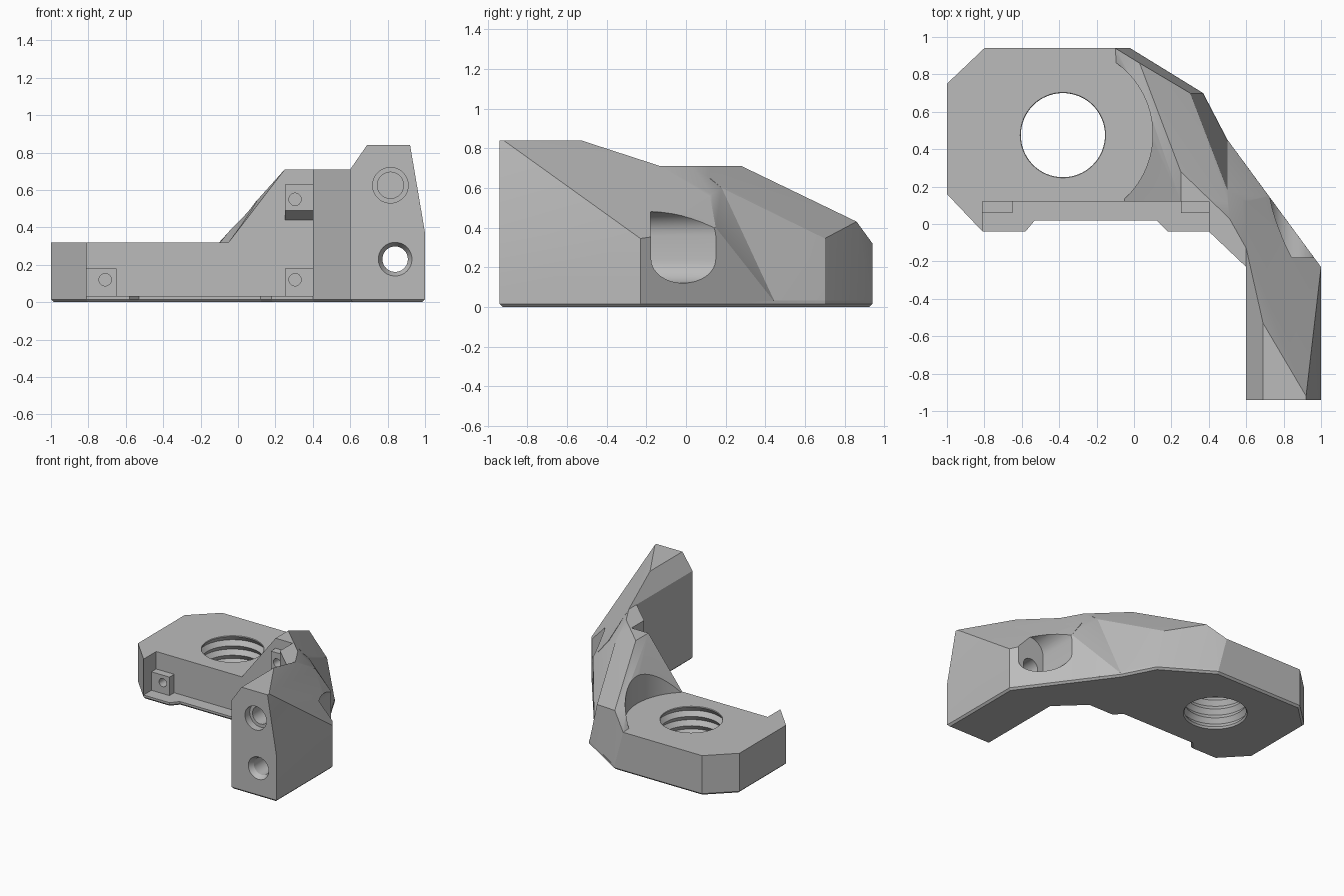
import bpy, bmesh
from math import cos, sin, pi, radians

default_cube = bpy.data.objects.get("Cube")
if default_cube:
    bpy.data.objects.remove(default_cube, do_unlink=True)

grey = bpy.data.materials.new("plain grey")
grey.use_nodes = True
grey.diffuse_color = (0.5, 0.5, 0.5, 1)
grey.node_tree.nodes["Principled BSDF"].inputs["Base Color"].default_value = grey.diffuse_color

FLOOR, PLATE, TOP = 0.02, 0.32, 0.71   # main levels


def finish(bm, name):
    bmesh.ops.recalc_face_normals(bm, faces=bm.faces[:])
    mesh = bpy.data.meshes.new(name)
    bm.to_mesh(mesh)
    bm.free()
    mesh.materials.append(grey)
    obj = bpy.data.objects.new(name, mesh)
    bpy.context.collection.objects.link(obj)
    return obj


def column(points, low, high):
    """Each plan point repeated at two heights."""
    return [(x, y, z) for x, y in points for z in (low, high)]


def hull(name, points):
    bm = bmesh.new()
    verts = [bm.verts.new(p) for p in points]
    bmesh.ops.convex_hull(bm, input=verts)
    loose = [v for v in bm.verts if not v.link_faces]
    bmesh.ops.delete(bm, geom=loose, context='VERTS')
    return finish(bm, name)


def box(name, low, high):
    return hull(name, [(x, y, z) for x in (low[0], high[0])
                       for y in (low[1], high[1]) for z in (low[2], high[2])])


def prism(name, outline, low, high, bottom_bevel=0):
    bm = bmesh.new()
    base = bm.faces.new([bm.verts.new((x, y, low)) for x, y in outline])
    extruded = bmesh.ops.extrude_face_region(bm, geom=[base], use_keep_orig=True)["geom"]
    for v in extruded:
        if isinstance(v, bmesh.types.BMVert):
            v.co.z = high
    bmesh.ops.recalc_face_normals(bm, faces=bm.faces[:])
    if bottom_bevel:
        rim = [e for e in bm.edges if all(abs(v.co.z - low) < 1e-5 for v in e.verts)]
        bmesh.ops.bevel(bm, geom=rim, offset=bottom_bevel, segments=1,
                        affect='EDGES', clamp_overlap=True)
    return finish(bm, name)


def lathe(name, profile, centre, along_y=False, sides=48):
    """Revolve (radius, position) pairs about a z or y axis."""
    bm = bmesh.new()
    rings = []
    for radius, t in profile:
        ring = []
        for i in range(sides):
            a = 2 * pi * i / sides
            u, v = centre[0] + radius * cos(a), centre[1] + radius * sin(a)
            ring.append(bm.verts.new((u, t, v) if along_y else (u, v, t)))
        rings.append(ring)
    for a, b in zip(rings, rings[1:]):
        for i in range(sides):
            j = (i + 1) % sides
            bm.faces.new((a[i], a[j], b[j], b[i]))
    bm.faces.new(rings[0])
    bm.faces.new(rings[-1])
    return finish(bm, name)


def combine(target, other, operation):
    mod = target.modifiers.new(operation, 'BOOLEAN')
    mod.operation, mod.solver, mod.object = operation, 'EXACT', other
    graph = bpy.context.evaluated_depsgraph_get()
    mesh = bpy.data.meshes.new_from_object(target.evaluated_get(graph))
    target.modifiers.clear()
    target.data = mesh
    bpy.data.objects.remove(other, do_unlink=True)


# Thin foot with the full outline, chamfered underneath
bracket = prism("bracket", [
    (-1, .16), (-.81, -.04), (-.58, -.04), (-.53, .02), (.12, .02), (.18, -.04),
    (.4, -.04), (.6, -.23), (.6, -.94), (1, -.94), (1, -.23), (.5, .45),
    (.37, .7), (-.02, .94), (-.8, .94), (-1, .75)], 0, .032, bottom_bevel=.015)

# Mounting plate with a pointed cheek at its front corner
plate = prism("mounting_plate", [
    (-1, .16), (-.96, .12), (.05, .12), (.05, .7), (-.1, .94), (-.8, .94), (-1, .75)],
    FLOOR, PLATE)
cheek = prism("cheek", [(-1, .16), (-.81, -.04), (-.81, .2), (-1, .3)], FLOOR, PLATE)

# Corner points shared by the sloping pieces
heel = (.5, .45, FLOOR)
shoulder = (.5, .18, .6)
crease = (.58, .13, .57)
wall_top = (.72, .15, .4)

# Ramped web rising from the plate
web = hull("ramped_web", [
    (-.05, .12, FLOOR), (-.05, .12, PLATE), (.25, .12, TOP), (.25, .28, TOP),
    (.416, .12, TOP), (.03, .86, .43), (-.06, .91, PLATE), (-.1, .94, PLATE),
    (-.1, .94, FLOOR), (-.02, .94, FLOOR), (.37, .7, FLOOR), (.3, .7, .345),
    heel, shoulder, (.5, .12, .65), (.5, .12, FLOOR)])

# Diagonal elbow joining web and arm
elbow = hull("elbow", column([(.4, -.04), (.6, -.23), (.4, .12)], FLOOR, TOP) + [
    (.416, .12, TOP), (.51, .03, TOP), (.6, -.13, TOP), heel, shoulder, crease,
    wall_top, (.72, .15, FLOOR), (.62, .287, FLOOR)])

# Arm reaching forward
arm = hull("arm", column([(.6, -.94)], FLOOR, TOP) + column([(1, -.94)], FLOOR, .37)
           + column([(1, -.23)], FLOOR, .345) + column([(.6, .12)], FLOOR, .56)
           + [(.69, -.94, .84), (.92, -.94, .84), (.92, -.92, .84), (.69, -.53, .84),
              (.6, -.13, TOP), wall_top, (.72, .15, FLOOR)])

# Small pads on the front wall; the upper one has a sloped underside
pads = [box("left_pad", (-.82, .06, FLOOR), (-.65, .15, .18)),
        box("right_pad", (.25, .06, FLOOR), (.41, .15, .18)),
        hull("upper_pad", [(x, y, z) for x in (.25, .41) for y, z in
                           ((.06, .49), (.06, .63), (.15, .63), (.15, .44), (.12, .44))])]

for part in [plate, cheek, web, elbow, arm] + pads:
    combine(bracket, part, 'UNION')

# Threaded bore and the round clearance above it
bore_centre = (-.38, .475)
pitch = .075
thread = [(.25 if i % 2 else .225, -.06 + i * pitch / 2) for i in range(13)]
cutters = [lathe("thread_cutter", thread, bore_centre, sides=64),
           lathe("clearance_cutter", [(.47, PLATE), (.47, 1)], (-.37, .48), sides=96)]

# Access slot behind the screw hole
slot_points = [(.84 + .12 * cos(pi * i / 16), y, z + s * .12 * sin(pi * i / 16))
               for i in range(17) for y in (-.18, .6) for z, s in ((.24, -1), (.36, 1))]
cutters.append(hull("slot_cutter", slot_points))

# Countersunk through hole and stepped blind hole in the arm end
cutters.append(lathe("screw_cutter", [(.11, -.96), (.09, -.94), (.068, -.9), (.068, -.1)],
                     (.84, .23), along_y=True))
cutters.append(lathe("blind_cutter", [(.095, -1), (.095, -.88), (.07, -.88), (.07, -.65)],
                     (.815, .625), along_y=True))

# Pilot holes in the pads
for spot in ((-.71, .12), (.305, .12), (.305, .55)):
    cutters.append(lathe("pilot_cutter", [(.033, 0), (.033, .2)], spot, True, sides=24))

for cutter in cutters:
    combine(bracket, cutter, 'DIFFERENCE')

# Merge flat areas and tidy the shading
bm = bmesh.new()
bm.from_mesh(bracket.data)
bmesh.ops.remove_doubles(bm, verts=bm.verts[:], dist=1e-4)
bmesh.ops.dissolve_limit(bm, angle_limit=radians(.5), verts=bm.verts[:], edges=bm.edges[:])
bm.to_mesh(bracket.data)
bm.free()
bracket.data.materials.clear()
bracket.data.materials.append(grey)
for face in bracket.data.polygons:
    face.material_index = 0

bpy.ops.object.select_all(action='DESELECT')
bracket.select_set(True)
bpy.context.view_layer.objects.active = bracket
bpy.ops.object.shade_smooth_by_angle(angle=radians(20))
